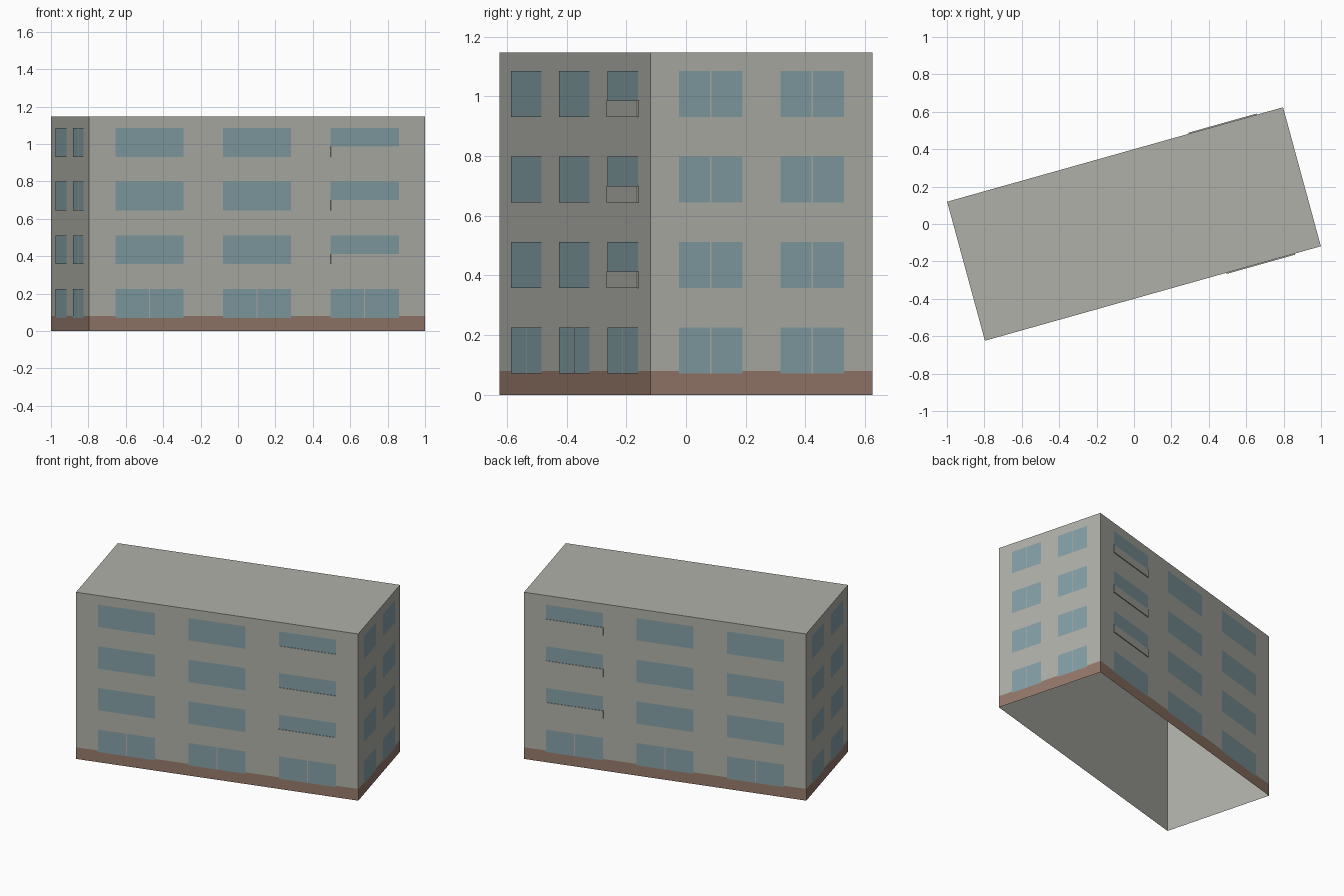
import bpy
import bmesh
from mathutils import Vector

cube = bpy.data.objects.get("Cube")
if cube:
    bpy.data.objects.remove(cube, do_unlink=True)


def make_material(name, rgb):
    mat = bpy.data.materials.new(name)
    mat.use_nodes = True
    mat.diffuse_color = (*rgb, 1)
    bsdf = next(n for n in mat.node_tree.nodes if n.type == 'BSDF_PRINCIPLED')
    bsdf.inputs["Base Color"].default_value = (*rgb, 1)
    return mat


GREY = make_material("grey render", (0.43, 0.435, 0.39))
BROWN = make_material("brown plinth", (0.30, 0.19, 0.145))
GLASS = make_material("blue glass", (0.23, 0.345, 0.38))

HEIGHT = 1.147
STOREY = HEIGHT / 4
SILL, WINDOW_H = 0.071, 0.154
PLINTH_H = 0.08
PANEL_H = 0.055
GAP = 0.005

# Footprint corners, counter-clockwise from the front left of the plan
a, b = Vector((-0.797, -0.624, 0)), Vector((0.999, -0.119, 0))
corners = [a, b, -a, -b]


def finish(name, bm, mat):
    mesh = bpy.data.meshes.new(name)
    bm.to_mesh(mesh)
    bm.free()
    mesh.materials.append(mat)
    obj = bpy.data.objects.new(name, mesh)
    bpy.context.collection.objects.link(obj)
    return obj


class Wall:
    """One facade, addressed by distance along it, height and offset outwards."""

    def __init__(self, start, end):
        self.start = start
        self.length = (end - start).length
        self.along = (end - start).normalized()
        self.out = self.along.cross(Vector((0, 0, 1)))

    def point(self, u, z, off):
        return self.start + self.along * u + self.out * off + Vector((0, 0, z))

    def rect(self, bm, u0, u1, z0, z1, off):
        uz = [(u0, z0), (u1, z0), (u1, z1), (u0, z1)]
        return bm.faces.new([bm.verts.new(self.point(u, z, off)) for u, z in uz])

    def plate(self, bm, u0, u1, z0, z1, thick):
        face = self.rect(bm, u0, u1, z0, z1, 0)
        ext = bmesh.ops.extrude_face_region(bm, geom=[face], use_keep_orig=True)
        verts = [g for g in ext["geom"] if isinstance(g, bmesh.types.BMVert)]
        bmesh.ops.translate(bm, verts=verts, vec=self.out * thick)
        bmesh.ops.recalc_face_normals(bm, faces=bm.faces)


# Building shell: four walls and a flat roof, open underneath
bm = bmesh.new()
low = [bm.verts.new(c) for c in corners]
high = [bm.verts.new(c + Vector((0, 0, HEIGHT))) for c in corners]
for i in range(4):
    j = (i + 1) % 4
    bm.faces.new((low[i], low[j], high[j], high[i]))
bm.faces.new(high)
finish("building_shell", bm, GREY)

# Facades: window columns as fractions of the wall, and the balcony column
LONG = [(0.078, 0.281), (0.399, 0.601), (0.719, 0.922)]
SHORT = [(0.128, 0.415), (0.585, 0.872)]
facades = [("front", LONG, 2), ("left_end", SHORT, None),
           ("back", LONG, 0), ("right_end", SHORT, None)]

for i, (side, columns, balcony) in enumerate(facades):
    wall = Wall(corners[i], corners[(i + 1) % 4])

    # Plinth band
    bm = bmesh.new()
    wall.rect(bm, -0.001, wall.length + 0.001, 0, PLINTH_H, 0.001)
    finish(side + "_plinth", bm, BROWN)

    # Windows: paired panes on the ground floor and on both ends
    panes, panels, mullions = bmesh.new(), bmesh.new(), bmesh.new()
    for col, (f0, f1) in enumerate(columns):
        u0, u1 = f0 * wall.length, f1 * wall.length
        mid = (u0 + u1) / 2
        for floor in range(4):
            z0 = floor * STOREY + SILL
            z1 = z0 + WINDOW_H
            if floor == 0 or columns is SHORT:
                wall.rect(panes, u0, mid - GAP / 2, z0, z1, 0.0025)
                wall.rect(panes, mid + GAP / 2, u1, z0, z1, 0.0025)
                wall.rect(mullions, mid - GAP / 2, mid + GAP / 2, z0, z1, 0.002)
            else:
                wall.rect(panes, u0, u1, z0, z1, 0.0025)
            # Balcony panel across the lower part of the window
            if col == balcony and floor > 0:
                wall.plate(panels, u0, u1, z0, z0 + PANEL_H, 0.006)
    finish(side + "_windows", panes, GLASS)
    finish(side + "_mullions", mullions, GREY)
    if balcony is None:
        panels.free()
    else:
        finish(side + "_balcony_panels", panels, GREY)
